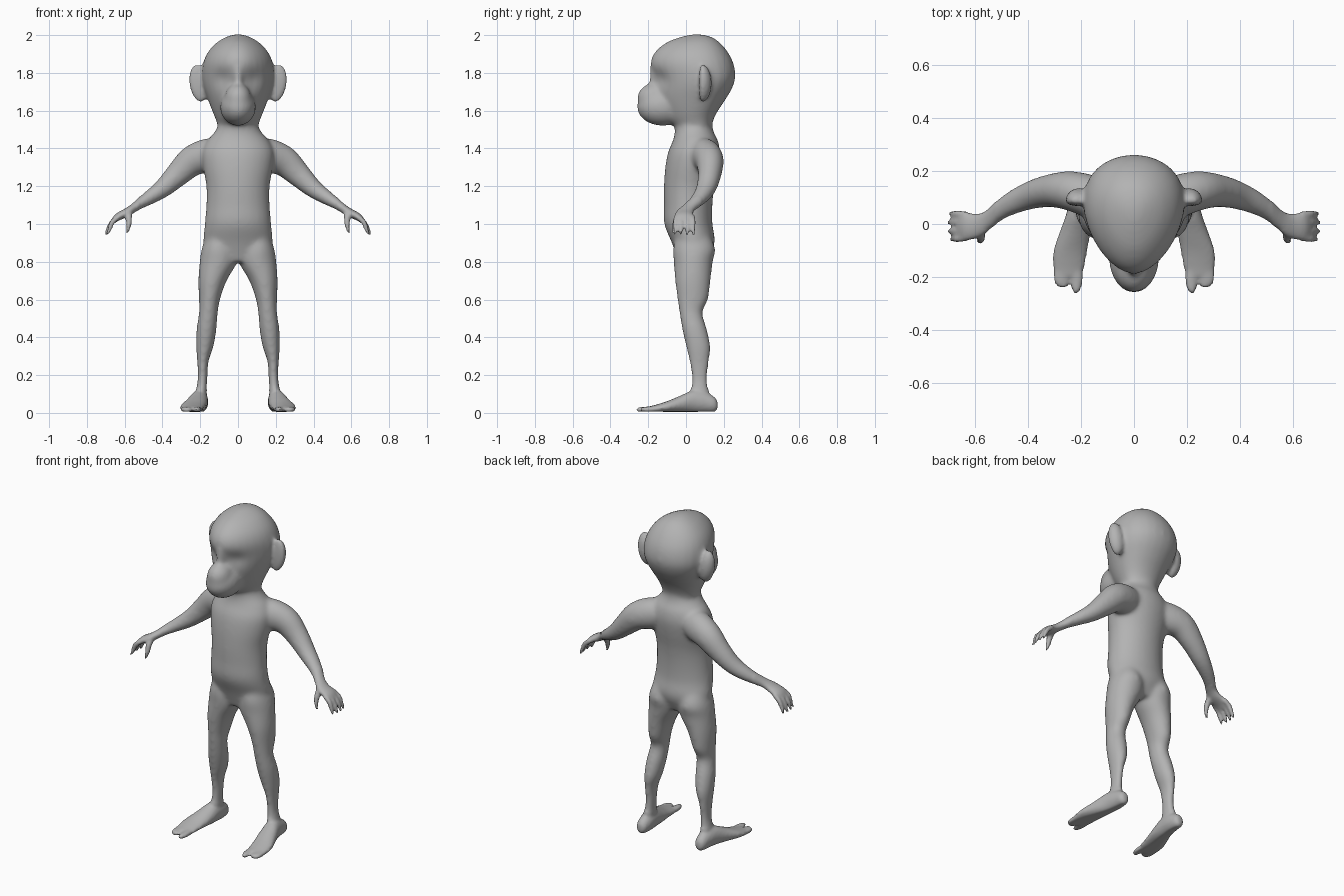
import bpy, bmesh, math
from mathutils import Vector, Matrix

cube = bpy.data.objects.get("Cube")
if cube:
    bpy.data.objects.remove(cube, do_unlink=True)

bm = bmesh.new()
X, Y, Z = Vector((1, 0, 0)), Vector((0, 1, 0)), Vector((0, 0, 1))


def spline(secs, steps=4):
    """Smooth interpolation of cross-sections."""
    out = []
    for i in range(len(secs) - 1):
        p0, p1 = secs[max(i - 1, 0)], secs[i]
        p2, p3 = secs[i + 1], secs[min(i + 2, len(secs) - 1)]
        for s in range(steps):
            t = s / steps
            out.append([b + 0.5 * t * (c - a + t * (2*a - 5*b + 4*c - d + t * (3*(b - c) + d - a)))
                        for a, b, c, d in zip(p0, p1, p2, p3)])
    return out + [list(secs[-1])]


def loft(secs, hint, normal=None, side=1, taper=0, sides=28):
    """Closed tube through (x, y, z, half width, half depth) sections."""
    secs = spline(secs)
    pts = [Vector((s[0] * side, s[1], s[2])) for s in secs]
    rings = []
    for i, s in enumerate(secs):
        t = normal or (pts[min(i + 1, len(pts) - 1)] - pts[max(i - 1, 0)]).normalized()
        u = (hint - t * hint.dot(t)).normalized()
        v = t.cross(u)
        ring = []
        for k in range(sides):
            c, n = math.cos(math.tau * k / sides), math.sin(math.tau * k / sides)
            ring.append(bm.verts.new(pts[i] + u * s[3] * c * (1 + taper * n) + v * s[4] * n))
        rings.append(ring)
    for a, b in zip(rings, rings[1:]):
        for k in range(sides):
            j = (k + 1) % sides
            bm.faces.new((a[k], a[j], b[j], b[k]))
    bm.faces.new(rings[0][::-1])
    bm.faces.new(rings[-1])
    return [v for r in rings for v in r]


def upright(rows, side=1, taper=0):
    """Tube with level rings from (z, x centre, half width, front y, back y)."""
    loft([(x, (f + b) / 2, z, w, (b - f) / 2) for z, x, w, f, b in rows], X, Z, side, taper)


def ball(centre, radii, tilt=None):
    m = Matrix.Translation(centre) @ (tilt or Matrix()) @ Matrix.Diagonal((*radii, 1))
    return bmesh.ops.create_uvsphere(bm, u_segments=32, v_segments=20, radius=1, matrix=m)["verts"]


# Torso and neck
upright([(.80, 0, .15, -.04, .11), (.90, 0, .183, -.075, .152), (1.0, 0, .176, -.115, .14),
         (1.1, 0, .168, -.117, .14), (1.2, 0, .168, -.117, .15), (1.3, 0, .185, -.11, .17),
         (1.38, 0, .19, -.095, .18), (1.44, 0, .165, -.07, .17), (1.48, 0, .13, -.06, .15),
         (1.52, 0, .108, -.06, .14), (1.6, 0, .1, -.06, .14)])

# Skull
upright([(1.50, 0, .10, -.04, .13), (1.55, 0, .115, -.10, .145), (1.60, 0, .135, -.13, .17),
         (1.66, 0, .157, -.155, .21), (1.72, 0, .178, -.165, .245), (1.78, 0, .188, -.172, .262),
         (1.85, 0, .182, -.188, .252), (1.91, 0, .157, -.165, .222), (1.96, 0, .112, -.105, .18),
         (1.99, 0, .062, -.03, .135), (2.004, 0, .02, .03, .08)], taper=.2)

# Muzzle and nose bridge
ball((0, -.125, 1.62), (.095, .135, .1))
ball((0, -.175, 1.665), (.07, .083, .08))
ball((0, -.15, 1.78), (.03, .045, .12))

for side in (1, -1):
    # Cupped ear
    tilt = Matrix.Rotation(side * .15, 4, 'Y') @ Matrix.Rotation(side * .35, 4, 'Z')
    for v in ball((side * .205, .085, 1.745), (.052, .05, .1), tilt):
        if v.co.y < .085:
            v.co.y = .085 - (.085 - v.co.y) * .35

    # Leg
    upright([(.95, .095, .07, -.05, .12), (.87, .1, .092, -.068, .155), (.80, .103, .1, -.065, .142),
             (.70, .135, .075, -.058, .13), (.60, .151, .056, -.045, .117), (.53, .157, .05, -.035, .088),
             (.44, .167, .053, -.02, .112), (.35, .176, .046, 0, .13), (.27, .186, .03, .018, .122),
             (.18, .188, .026, .03, .113), (.11, .195, .03, .022, .122), (.05, .2, .035, .01, .14)], side)

    # Foot with a separate big toe
    foot = loft([(.2, .167, .04, .015, .02), (.2, .15, .045, .032, .04), (.2, .1, .056, .042, .055),
                 (.207, .04, .06, .048, .06), (.222, -.03, .046, .058, .045),
                 (.24, -.1, .032, .064, .03), (.246, -.16, .022, .06, .021),
                 (.248, -.2, .018, .052, .015)], X, -Y, side)
    foot += loft([(.217, -.13, .022, .024, .017), (.215, -.21, .018, .023, .016),
                  (.218, -.25, .017, .016, .013), (.219, -.262, .016, .006, .006)], X, -Y, side, sides=14)
    foot += loft([(.27, -.13, .022, .035, .017), (.273, -.205, .018, .032, .015),
                  (.27, -.232, .017, .022, .012), (.268, -.242, .016, .008, .006)], X, -Y, side, sides=14)
    for v in foot:
        v.co.z = max(v.co.z, .006)

    # Arm
    loft([(.07, .075, 1.385, .07, .06), (.15, .1, 1.365, .08, .09), (.24, .125, 1.335, .075, .082),
          (.32, .125, 1.262, .062, .066), (.40, .105, 1.187, .053, .05), (.48, .068, 1.133, .042, .037),
          (.545, .02, 1.09, .034, .024), (.59, -.005, 1.06, .046, .023),
          (.635, -.01, 1.038, .054, .02), (.66, -.01, 1.015, .052, .013)], Y, None, side)

    # Fingers
    for y, reach in ((.038, -.004), (.006, 0), (-.026, 0), (-.056, -.008)):
        loft([(.63, y * .9, 1.04, .014, .014), (.664, y, 1.012, .014, .014),
              (.685 + reach, y, .98, .012, .012), (.7 + reach, y * 1.05, .943, .007, .007)],
             Y, None, side, sides=12)

    # Thumb
    loft([(.575, -.015, 1.07, .018, .018), (.578, -.045, 1.035, .018, .018),
          (.578, -.06, .995, .014, .014), (.588, -.066, .952, .007, .007)], Y, None, side, sides=12)

bmesh.ops.recalc_face_normals(bm, faces=bm.faces)
mesh = bpy.data.meshes.new("body")
bm.to_mesh(mesh)
bm.free()
body = bpy.data.objects.new("body", mesh)
bpy.context.collection.objects.link(body)
bpy.context.view_layer.objects.active = body
body.select_set(True)

# Fuse all parts into one skin
fuse = body.modifiers.new("fuse", 'REMESH')
fuse.mode = 'VOXEL'
fuse.voxel_size = .009
bpy.ops.object.modifier_apply(modifier=fuse.name)

# Shallow eye sockets
for v in body.data.vertices:
    if v.co.y < 0 and v.co.z > 1.6:
        d = Vector((abs(v.co.x) - .08, v.co.z - 1.765)).length
        v.co.y += .018 * math.exp(-(d / .045) ** 2)

# Blend the joints strongly, hands, feet and ears lightly
blend = body.vertex_groups.new(name="blend")
blend.add([v.index for v in body.data.vertices
           if abs(v.co.x) < .52 and v.co.z > .13 and not (abs(v.co.x) > .185 and v.co.z > 1.6)],
          1, 'REPLACE')
for name, count, group in (("joints", 22, "blend"), ("skin", 3, "")):
    smooth = body.modifiers.new(name, 'SMOOTH')
    smooth.factor = .5
    smooth.iterations = count
    smooth.vertex_group = group

# Plain grey skin
grey = bpy.data.materials.new("grey skin")
grey.use_nodes = True
colour = (.45, .45, .45, 1)
grey.diffuse_color = colour
grey.node_tree.nodes["Principled BSDF"].inputs["Base Color"].default_value = colour
body.data.materials.clear()
body.data.materials.append(grey)
for p in body.data.polygons:
    p.use_smooth = True
    p.material_index = 0
